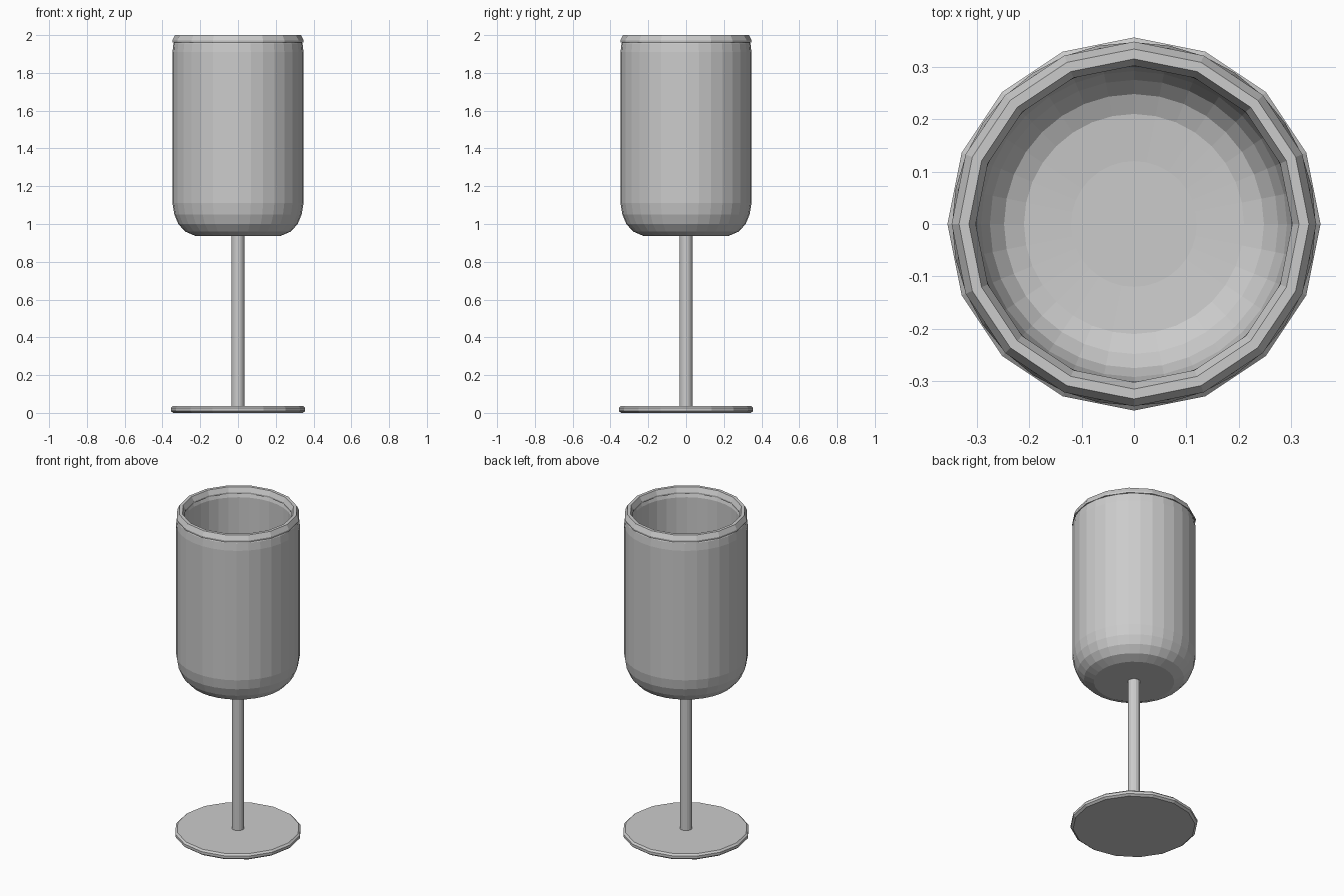
import bpy, bmesh, math

if "Cube" in bpy.data.objects:
    bpy.data.objects.remove(bpy.data.objects["Cube"])


def lathe(name, profile, sides, closed=False):
    """Spin a (radius, z) profile about z; radius 0 makes a pole."""
    bm = bmesh.new()
    rings = []
    for r, z in profile:
        if r == 0:
            rings.append([bm.verts.new((0, 0, z))])
        else:
            rings.append([bm.verts.new((r * math.cos(2 * math.pi * i / sides),
                                        r * math.sin(2 * math.pi * i / sides), z))
                          for i in range(sides)])
    pairs = list(zip(rings, rings[1:]))
    if closed:
        pairs.append((rings[-1], rings[0]))
    for a, b in pairs:
        for i in range(sides):
            j = (i + 1) % sides
            quad = [a[i % len(a)], a[j % len(a)], b[j % len(b)], b[i % len(b)]]
            bm.faces.new(list(dict.fromkeys(quad)))
    bmesh.ops.recalc_face_normals(bm, faces=bm.faces[:])
    mesh = bpy.data.meshes.new(name)
    bm.to_mesh(mesh)
    bm.free()
    obj = bpy.data.objects.new(name, mesh)
    bpy.context.collection.objects.link(obj)
    return obj


# Foot: thin disc with a bevelled edge
lathe("foot", [(0, 0), (0.343, 0), (0.356, 0.01), (0.356, 0.026),
               (0.345, 0.036), (0, 0.036)], 16)

# Stem: slim rod from the foot to the bowl
lathe("stem", [(0, 0.02), (0.035, 0.02), (0.035, 0.95), (0, 0.95)], 16)

# Bowl: hollow cup with rounded bottom, outer wall then inner wall
lathe("bowl", [(0, 0.937), (0.225, 0.937), (0.28, 0.96), (0.316, 1.0),
               (0.337, 1.05), (0.347, 1.11), (0.347, 1.91), (0.342, 1.955),
               (0.328, 1.98), (0.312, 1.975), (0.301, 1.94), (0.301, 1.12),
               (0.292, 1.07), (0.275, 1.03), (0.248, 1.0), (0.21, 0.983),
               (0.12, 0.976), (0, 0.976)], 32)

# Rim: faceted lip around the mouth
lathe("rim", [(0.347, 1.962), (0.348, 1.972), (0.334, 2.0), (0.315, 2.0),
              (0.302, 1.972), (0.303, 1.962)], 16, closed=True)
